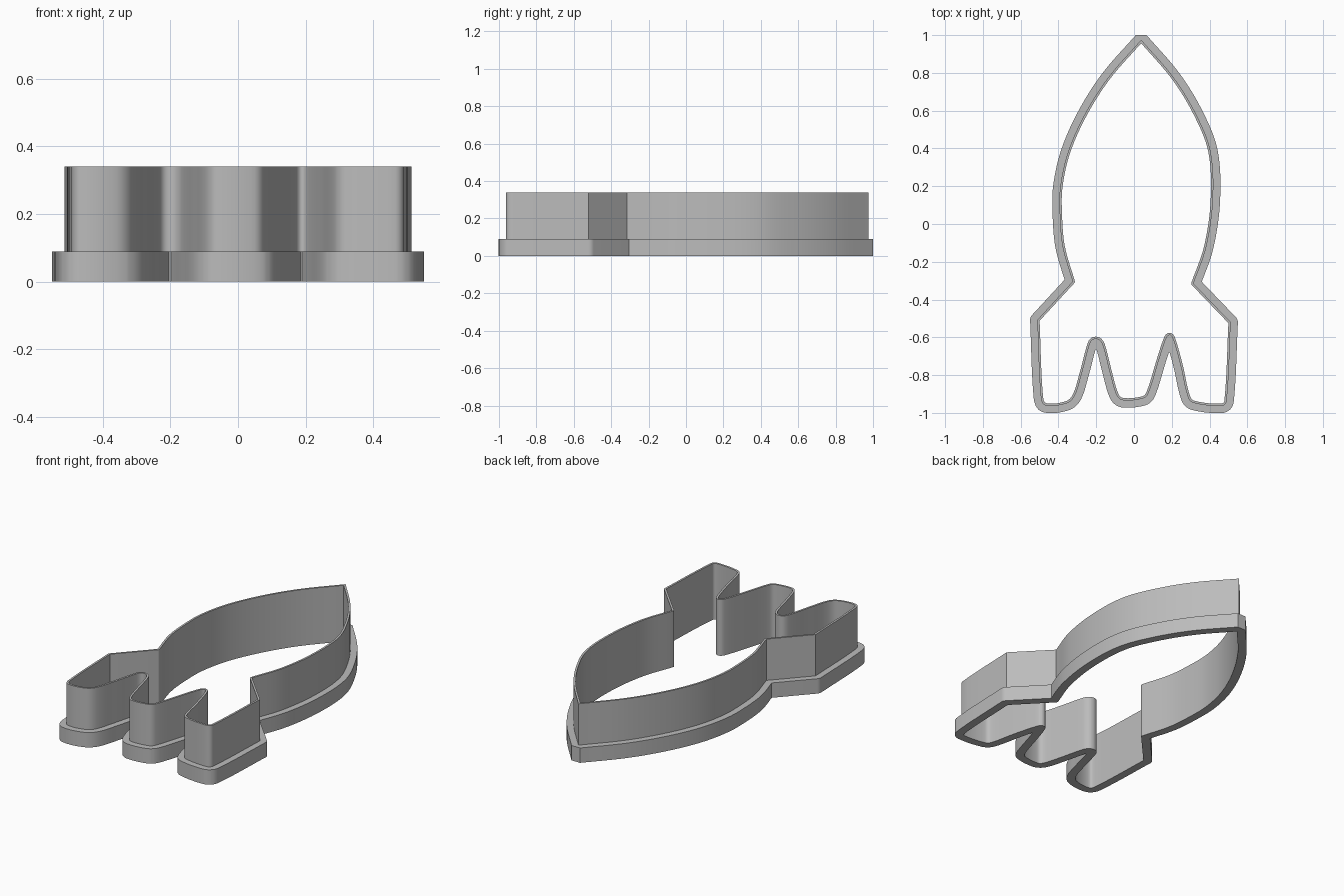
import bpy, bmesh, math
from mathutils import Vector
from mathutils.geometry import intersect_point_line

cube = bpy.data.objects.get("Cube")
if cube:
    bpy.data.objects.remove(cube)

RIM_Z, TOP_Z = 0.09, 0.34          # flange height, full height
RIM, WALL = 0.038, 0.012           # flange overhang, blade thickness

grey = bpy.data.materials.new("plain grey")
grey.use_nodes = True
grey.diffuse_color = (0.5, 0.5, 0.5, 1)
grey.node_tree.nodes["Principled BSDF"].inputs["Base Color"].default_value = (0.5, 0.5, 0.5, 1)

# Outer face of the blade, counterclockwise; each stretch ends in sharp corners
left_hull = [(.038, .975), (-.137, .775), (-.26, .582), (-.348, .385), (-.39, .2),
             (-.393, .05), (-.378, -.12), (-.325, -.305)]
tail = [(-.512, -.508), (-.493, -.92), (-.47, -.96), (-.358, -.95), (-.315, -.912),
        (-.276, -.79), (-.235, -.638), (-.218, -.612), (-.188, -.612), (-.167, -.638),
        (-.126, -.795), (-.092, -.907), (-.06, -.933), (.05, -.923), (.077, -.895),
        (.136, -.707), (.172, -.602), (.188, -.588), (.204, -.602), (.245, -.743),
        (.287, -.92), (.318, -.948), (.465, -.963), (.49, -.94), (.512, -.52)]
right_hull = [(.315, -.315), (.383, -.12), (.418, .13), (.405, .385), (.328, .582),
              (.21, .775), (.038, .975)]


def smooth_path(points, steps=8):
    """Smooth curve through the points, with tangents scaled to each chord."""
    p = [Vector(q) for q in points]
    last = len(p) - 1
    tan = [(p[min(i + 1, last)] - p[max(i - 1, 0)]).normalized() for i in range(last + 1)]
    path = []
    for i in range(last):
        a, b = p[i], p[i + 1]
        chord = (b - a).length
        n = steps if chord > 0.06 else 4
        for k in range(n):
            t = k / n
            h = t * t * (3 - 2 * t)
            path.append(a * (1 - h) + b * h + tan[i] * chord * t * (1 - t) ** 2
                        - tan[i + 1] * chord * t * t * (1 - t))
    return path + [p[-1]]


def distance(q, loop):
    best = 9.0
    for i, b in enumerate(loop):
        a = loop[i - 1]
        c, t = intersect_point_line(q, a, b)
        c = a if t < 0 else b if t > 1 else Vector(c[:2])
        best = min(best, (q - c).length)
    return best


def offset(loop, d):
    """Parallel outline: rounded on outer corners, mitred on inner ones."""
    out = []
    for i, p in enumerate(loop):
        e0 = (p - loop[i - 1]).normalized()
        e1 = (loop[(i + 1) % len(loop)] - p).normalized()
        n0, n1 = Vector((e0.y, -e0.x)), Vector((e1.y, -e1.x))
        turn = math.atan2(e0.x * e1.y - e0.y * e1.x, e0.dot(e1))
        if turn * d > 0 and abs(turn) > 0.2:
            n = math.ceil(abs(turn) / 0.2)
            a0 = math.atan2(n0.y, n0.x)
            for k in range(n + 1):
                a = a0 + turn * k / n
                out.append(p + d * Vector((math.cos(a), math.sin(a))))
        else:
            m = (n0 + n1).normalized()
            out.append(p + m * d / max(m.dot(n0), 0.25))
    # Drop the folded parts inside tight notches
    return [q for q in out if distance(q, loop) > abs(d) * 0.98]


def band(name, outer, inner, z0, z1):
    """Flat ring between two outlines, raised from z0 to z1."""
    curve = bpy.data.curves.new(name, 'CURVE')
    curve.dimensions = '2D'
    curve.fill_mode = 'BOTH'
    curve.extrude = (z1 - z0) / 2
    for loop in (outer, inner):
        s = curve.splines.new('POLY')
        s.points.add(len(loop) - 1)
        for pt, q in zip(s.points, loop):
            pt.co = (q.x, q.y, 0, 1)
        s.use_cyclic_u = True
    obj = bpy.data.objects.new(name, curve)
    bpy.context.collection.objects.link(obj)
    obj.location.z = (z0 + z1) / 2
    bpy.ops.object.select_all(action='DESELECT')
    obj.select_set(True)
    bpy.context.view_layer.objects.active = obj
    bpy.ops.object.convert(target='MESH')
    obj = bpy.context.object
    bm = bmesh.new()
    bm.from_mesh(obj.data)
    bmesh.ops.remove_doubles(bm, verts=bm.verts, dist=0.0003)
    bmesh.ops.recalc_face_normals(bm, faces=bm.faces)
    bm.to_mesh(obj.data)
    bm.free()
    obj.data.materials.clear()
    obj.data.materials.append(grey)
    bpy.ops.object.shade_smooth_by_angle(angle=math.radians(30))


outline = smooth_path(left_hull) + smooth_path(tail) + smooth_path(right_hull)[:-1]
inside = offset(outline, -WALL)
rim = [Vector((q.x, min(q.y, 1.0))) for q in offset(outline, RIM)]   # blunted nose

band("grip_flange", rim, inside, 0, RIM_Z)
band("cutting_wall", outline, inside, RIM_Z, TOP_Z)
